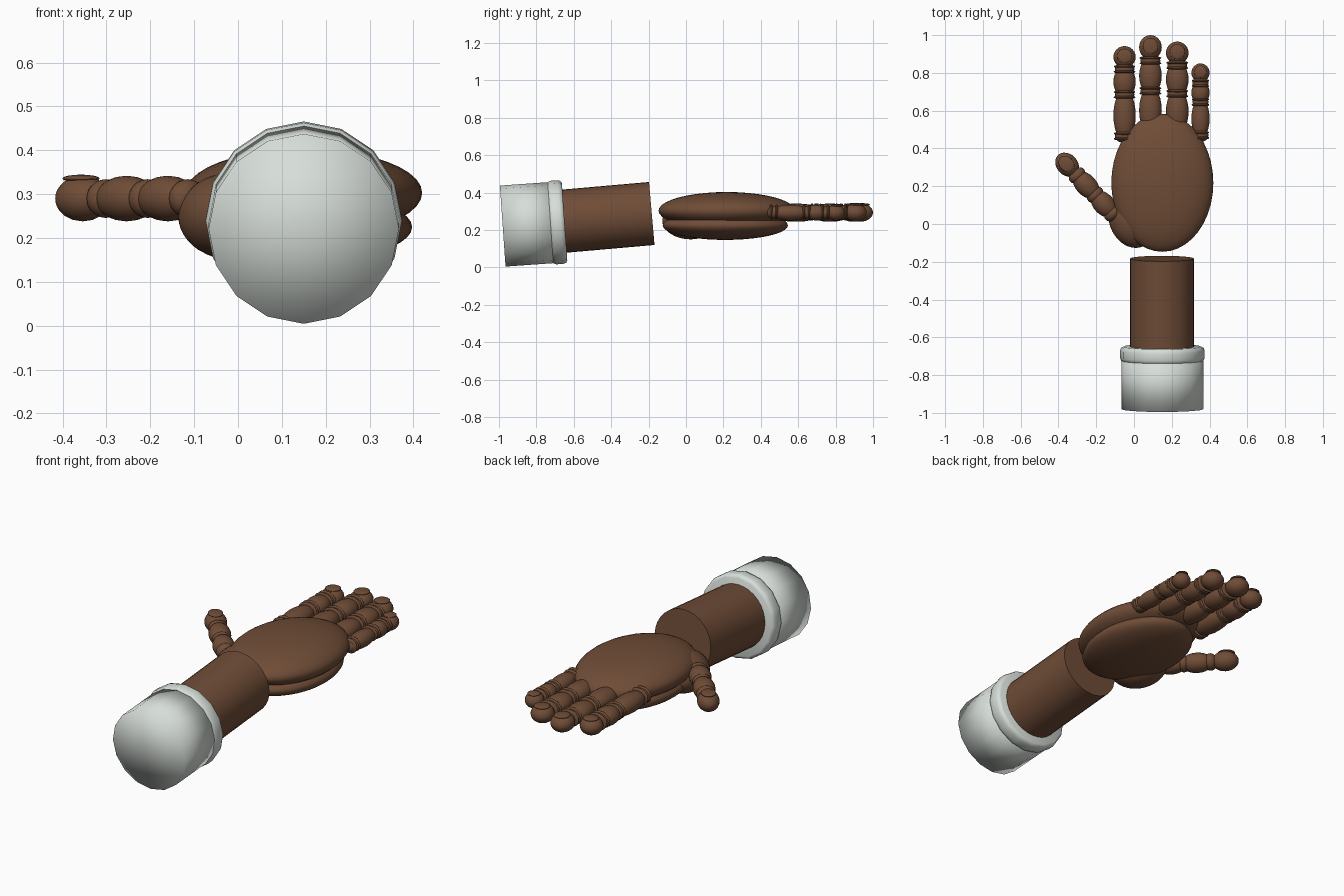
import bpy, bmesh, math
from mathutils import Matrix, Vector

if "Cube" in bpy.data.objects:
    bpy.data.objects.remove(bpy.data.objects["Cube"])


def material(name, rgb):
    m = bpy.data.materials.new(name)
    m.diffuse_color = (*rgb, 1)
    m.use_nodes = True
    m.node_tree.nodes["Principled BSDF"].inputs["Base Color"].default_value = m.diffuse_color
    return m


BROWN = material("brown skin", (0.16, 0.073, 0.038))
WHITE = material("off white cuff", (0.68, 0.73, 0.69))


def finish(name, bm, mat, matrix=Matrix(), sharp=None):
    bmesh.ops.recalc_face_normals(bm, faces=bm.faces)
    bm.transform(matrix)
    mesh = bpy.data.meshes.new(name)
    bm.to_mesh(mesh)
    bm.free()
    mesh.materials.append(mat)
    mesh.shade_smooth()
    if sharp:
        mesh.set_sharp_from_angle(angle=math.radians(sharp))
    ob = bpy.data.objects.new(name, mesh)
    bpy.context.collection.objects.link(ob)
    return ob


def ball(bm, centre, radii, segs=24):
    """Add an ellipsoid with its poles along y."""
    m = (Matrix.Translation(centre) @ Matrix.Diagonal((*radii, 1))
         @ Matrix.Rotation(math.pi / 2, 4, 'X'))
    bmesh.ops.create_uvsphere(bm, u_segments=segs, v_segments=segs // 2, radius=1, matrix=m)


def ellipsoid(name, centre, radii, turn=0):
    bm = bmesh.new()
    ball(bm, (0, 0, 0), radii, 40)
    finish(name, bm, BROWN, Matrix.Translation(centre)
           @ Matrix.Rotation(math.radians(turn), 4, 'Z'))


def lathe(name, profile, origin, tilt, sides, mat, sharp=None):
    """Spin (radius, distance) points round the y axis, then tilt the far end up."""
    bm = bmesh.new()
    vs = [bm.verts.new((0, t, -r)) for r, t in profile]
    edges = [bm.edges.new(p) for p in zip(vs, vs[1:])]
    bmesh.ops.spin(bm, geom=vs + edges, cent=(0, 0, 0), axis=(0, 1, 0),
                   angle=math.tau, steps=sides)
    bmesh.ops.remove_doubles(bm, verts=bm.verts, dist=1e-4)
    finish(name, bm, mat, Matrix.Translation(origin)
           @ Matrix.Rotation(math.radians(tilt), 4, 'X'), sharp)


# Sleeve cuff, its rolled collar and the forearm
lathe("cuff", [(0, 0), (0.217, 0), (0.217, 0.29), (0, 0.29)],
      (0.15, -0.98, 0.221), 4, 16, WHITE)
lathe("cuff_collar", [(0, 0), (0.205, 0), (0.218, 0.007), (0.224, 0.022), (0.224, 0.06),
                      (0.219, 0.076), (0.207, 0.082), (0, 0.082)],
      (0.15, -0.731, 0.238), 4, 16, WHITE)
lathe("forearm", [(0, 0), (0.169, 0), (0.169, 0.53), (0, 0.53)],
      (0.148, -0.711, 0.242), 5, 32, BROWN, 60)

# Hand body
ellipsoid("back_of_hand", (0.15, 0.218, 0.303), (0.27, 0.365, 0.1))
ellipsoid("palm_pad", (0.152, 0.21, 0.225), (0.245, 0.335, 0.078))
ellipsoid("thumb_base", (-0.01, 0.025, 0.25), (0.122, 0.155, 0.1), 20)


def finger(name, origin, turn, joints, tip, r, h, folds=True):
    """Barrel segments between the joints, a round tip with a nail; local y runs outward."""
    bm = bmesh.new()
    for a, b in zip(joints, joints[1:]):
        ball(bm, (0, (a + b) / 2, 0), (r, (b - a) * 0.62, h))
    for j in joints:
        ball(bm, (0, j, 0), (r * 0.88, 0.036, h * 0.85))
        if folds:
            # skin creases either side of the joint
            for s in (-1, 1):
                ball(bm, (0, j + s * 0.014, 0.003), (r * 0.97, 0.011, h * 0.97))
    # tip and nail
    start = joints[-1] + 0.006
    ball(bm, (0, (start + tip) / 2, 0), (r, (tip - start) / 2, h))
    ball(bm, (0, (start + tip) / 2 + 0.006, h * 0.88),
         (r * 0.68, (tip - start) * 0.33, h * 0.17))
    finish(name, bm, BROWN, Matrix.Translation(origin)
           @ Matrix.Rotation(math.radians(turn), 4, 'Z'))


# Fingers: x, joint positions, tip, half width, half height
for name, x, joints, tip, r, h in (
        ("index_finger", -0.05, (0.465, 0.685, 0.82), 0.942, 0.059, 0.048),
        ("middle_finger", 0.087, (0.5, 0.705, 0.865), 1.0, 0.060, 0.048),
        ("ring_finger", 0.229, (0.5, 0.69, 0.84), 0.966, 0.060, 0.048),
        ("little_finger", 0.352, (0.47, 0.645, 0.745), 0.85, 0.048, 0.042)):
    finger(name, (x, 0, 0.293), 0, joints, tip, r, h)

finger("thumb", (-0.08, 0.02, 0.29), 43, (0.05, 0.185, 0.325), 0.472, 0.056, 0.052, False)
